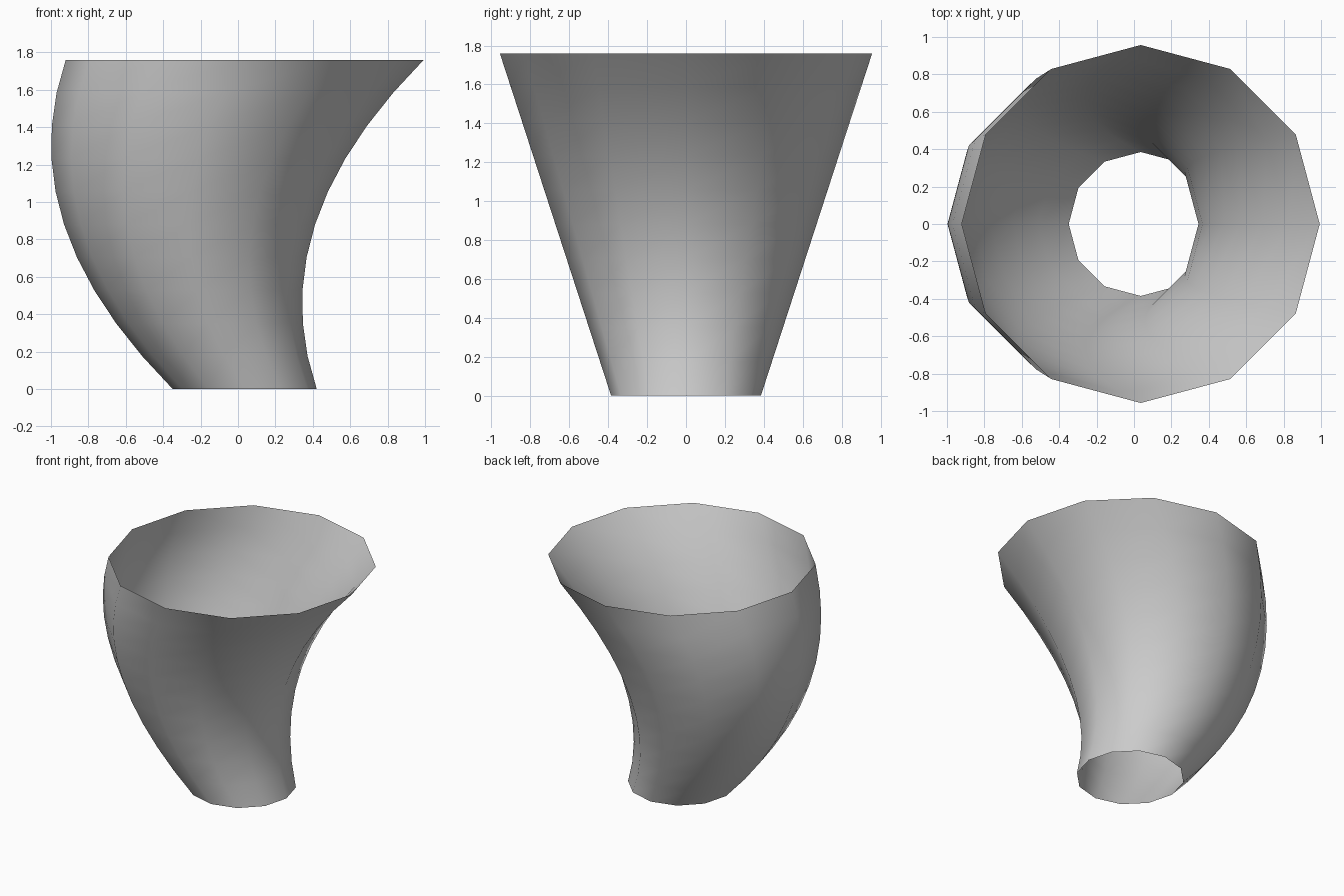
import bpy, bmesh
from math import sin, cos, tau

default = bpy.data.objects.get("Cube")
if default:
    bpy.data.objects.remove(default, do_unlink=True)

SIDES, STEPS = 12, 10
HEIGHT = 1.76
R_BOTTOM, R_TOP = 0.385, 0.957
CENTRE_X, BOW = 0.036, 0.295

# Matte grey
grey = bpy.data.materials.new("light_grey")
grey.use_nodes = True
grey.diffuse_color = (0.6, 0.6, 0.6, 1)
grey.node_tree.nodes["Principled BSDF"].inputs["Base Color"].default_value = (0.6, 0.6, 0.6, 1)


def ring(bm, t):
    """One cross-section: radius grows evenly, centre bows along a parabola."""
    radius = R_BOTTOM + (R_TOP - R_BOTTOM) * t
    x = CENTRE_X - BOW * 4 * t * (1 - t)
    return [bm.verts.new((x + radius * cos(tau * i / SIDES),
                          radius * sin(tau * i / SIDES), HEIGHT * t))
            for i in range(SIDES)]


# Open, curved, flaring tube
bm = bmesh.new()
rings = [ring(bm, s / STEPS) for s in range(STEPS + 1)]
for low, high in zip(rings, rings[1:]):
    for i in range(SIDES):
        j = (i + 1) % SIDES
        bm.faces.new((low[i], low[j], high[j], high[i])).smooth = True

mesh = bpy.data.meshes.new("curved_funnel")
bm.to_mesh(mesh)
bm.free()
mesh.materials.append(grey)
bpy.context.collection.objects.link(bpy.data.objects.new("curved_funnel", mesh))
